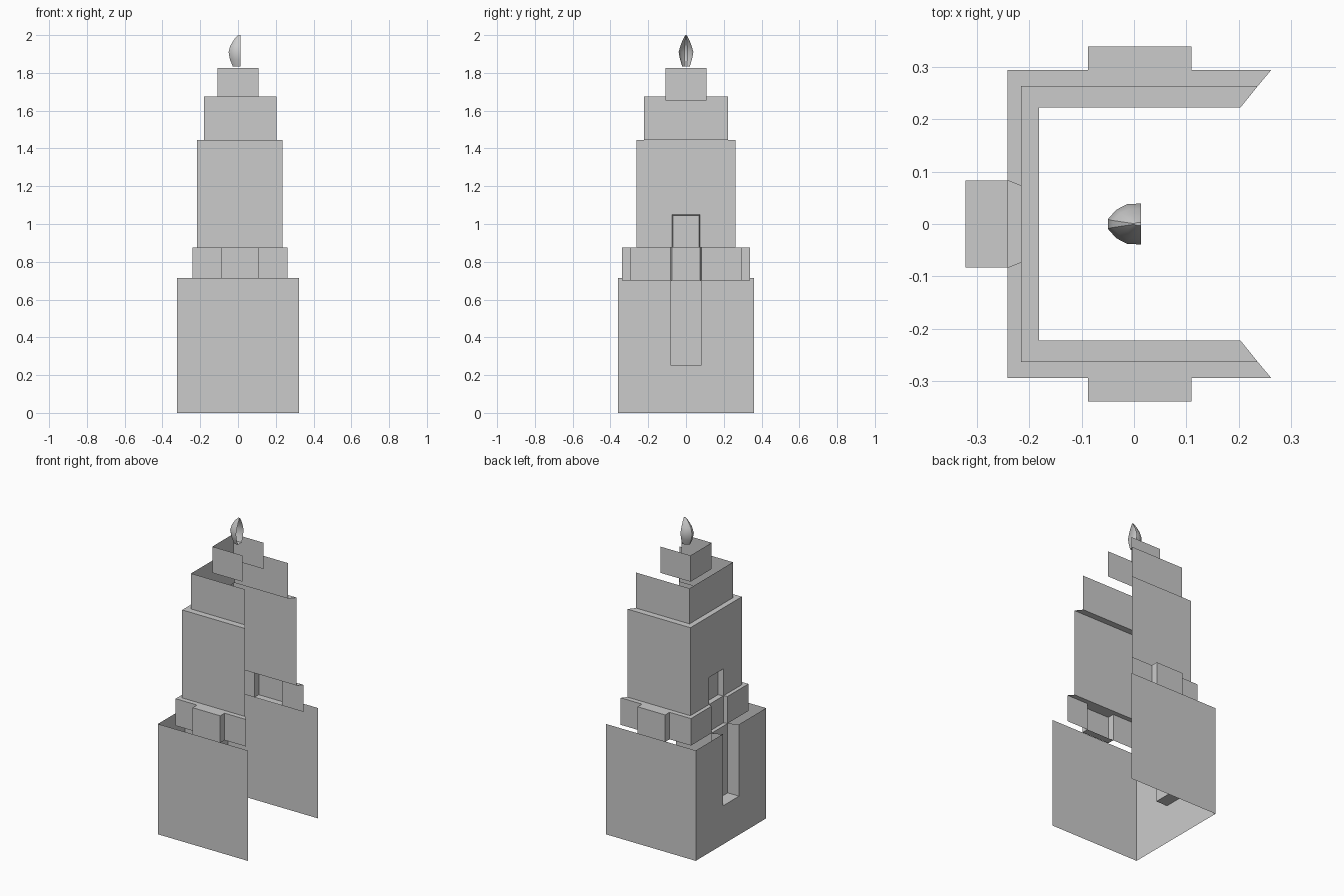
import bpy, math

if "Cube" in bpy.data.objects:
    bpy.data.objects.remove(bpy.data.objects["Cube"])

def make(name, quads, smooth=False):
    """Join a list of corner-lists into one welded sheet object."""
    verts, index, faces = [], {}, []
    for q in quads:
        face = []
        for p in q:
            k = tuple(round(c, 4) for c in p)
            if k not in index:
                index[k] = len(verts)
                verts.append(k)
            face.append(index[k])
        faces.append(face)
    me = bpy.data.meshes.new(name)
    me.from_pydata(verts, [], faces)
    me.update()
    ob = bpy.data.objects.new(name, me)
    bpy.context.collection.objects.link(ob)
    return ob

def wall_x(x, y0, y1, z0, z1):      # faces -x
    return [(x, y1, z0), (x, y0, z0), (x, y0, z1), (x, y1, z1)]

def mirror(quads):                   # reflect in y, keeping normals outward
    return quads + [[(x, -y, z) for x, y, z in reversed(q)] for q in quads]

def side(x0, x1, y, z0, z1):         # faces -y
    return [(x0, -y, z0), (x1, -y, z0), (x1, -y, z1), (x0, -y, z1)]

# Tier outlines: left x, right x, half depth, bottom z, top z
BASE = (-.322, .322, .36, 0, .715)
BAND = (-.241, .262, .294, .70, .875)
SHAFT = (-.216, .236, .263, .875, 1.445)
UPPER = (-.181, .203, .222, 1.445, 1.675)
CROWN = (-.108, .108, .108, 1.655, 1.825)

def ledge(a, b, slot=None):
    """Flat step from tier a in to tier b, with an optional notch on the left."""
    z = a[4]
    front = [(a[0], -a[2], z), (a[1], -a[2], z), (b[1], -b[2], z), (b[0], -b[2], z)]
    if slot is None:
        return mirror([front]) + [[(a[0], a[2], z), (a[0], -a[2], z),
                                   (b[0], -b[2], z), (b[0], b[2], z)]]
    ho, hi = slot
    return mirror([front, [(a[0], -ho, z), (a[0], -a[2], z),
                           (b[0], -b[2], z), (b[0], -hi, z)]])

def recess(x0, x1, ho, hi, z0, z1, z1i):
    """Slot set into the left wall: cheeks, floor and back."""
    q = mirror([[(x0, -ho, z0), (x1, -hi, z0), (x1, -hi, z1i), (x0, -ho, z1)]])
    q.append([(x0, ho, z0), (x0, -ho, z0), (x1, -hi, z0), (x1, hi, z0)])
    q.append(wall_x(x1, -hi, hi, z0, z1i))
    return q

# Base with tall slot in the left wall, open top
x0, x1, d, z0, z1 = BASE
q = mirror([side(x0, x1, d, z0, z1), wall_x(x0, -d, -.083, z0, z1)])
q.append(wall_x(x0, -.083, .083, z0, .25))
q += recess(x0, BAND[0], .083, .083, .25, z1, .70)
make("base_walls", q)

# Band with a projecting box on front and back
x0, x1, d, z0, z1 = BAND
a, b, o = -.088, .11, .339
q = [side(x0, a, d, z0, z1), side(b, x1, d, z0, z1), side(a, b, o, z0, z1),
     wall_x(x0, -d, -.083, z0, z1)]
q += [[(a, -d, z0), (a, -o, z0), (a, -o, z1), (a, -d, z1)],
      [(b, -o, z0), (b, -d, z0), (b, -d, z1), (b, -o, z1)],
      [(a, -o, z1), (b, -o, z1), (b, -d, z1), (a, -d, z1)],
      [(a, -d, z0), (b, -d, z0), (b, -o, z0), (a, -o, z0)]]
q = mirror(q) + recess(x0, SHAFT[0], .083, .073, z0, z1, z1)
q += ledge(BAND, SHAFT, (.083, .073))
make("band_with_boxes", q)

# Shaft with the closed upper end of the slot
x0, x1, d, z0, z1 = SHAFT
q = mirror([side(x0, x1, d, z0, z1), wall_x(x0, -d, -.073, z0, z1)])
q.append(wall_x(x0, -.073, .073, 1.05, z1))
q += recess(x0, UPPER[0], .073, .07, z0, 1.05, 1.045)
q.append([(x0, -.073, 1.05), (x0, .073, 1.05), (UPPER[0], .07, 1.045), (UPPER[0], -.07, 1.045)])
q += ledge(SHAFT, UPPER)
make("shaft_walls", q)

# Plain three-sided tiers
for name, (x0, x1, d, z0, z1) in (("upper_walls", UPPER), ("crown_walls", CROWN)):
    make(name, mirror([side(x0, x1, d, z0, z1)]) + [wall_x(x0, -d, d, z0, z1)])

# Half flame finial, open towards +x: level z, x scale, y scale
section = [(.013, .039), (-.013, .038), (-.034, .027), (-.050, .009)]
section += [(x, -y) for x, y in reversed(section)]
levels = [(1.835, .65, .52), (1.87, .88, .8), (1.91, 1, 1),
          (1.945, .85, .75), (1.98, .5, .38), (2.0, .2, .08)]
rings = [[(.013 + (x - .013) * sx, y * sy, z) for x, y in section] for z, sx, sy in levels]
q = []
for lo, hi in zip(rings, rings[1:]):
    for i in range(len(section) - 1):
        q.append([lo[i], hi[i], hi[i + 1], lo[i + 1]][::-1])
q += [rings[0][::-1], rings[-1]]
flame = make("flame_finial", q)
bpy.context.view_layer.objects.active = flame
flame.select_set(True)
bpy.ops.object.shade_smooth_by_angle(angle=math.radians(40))
